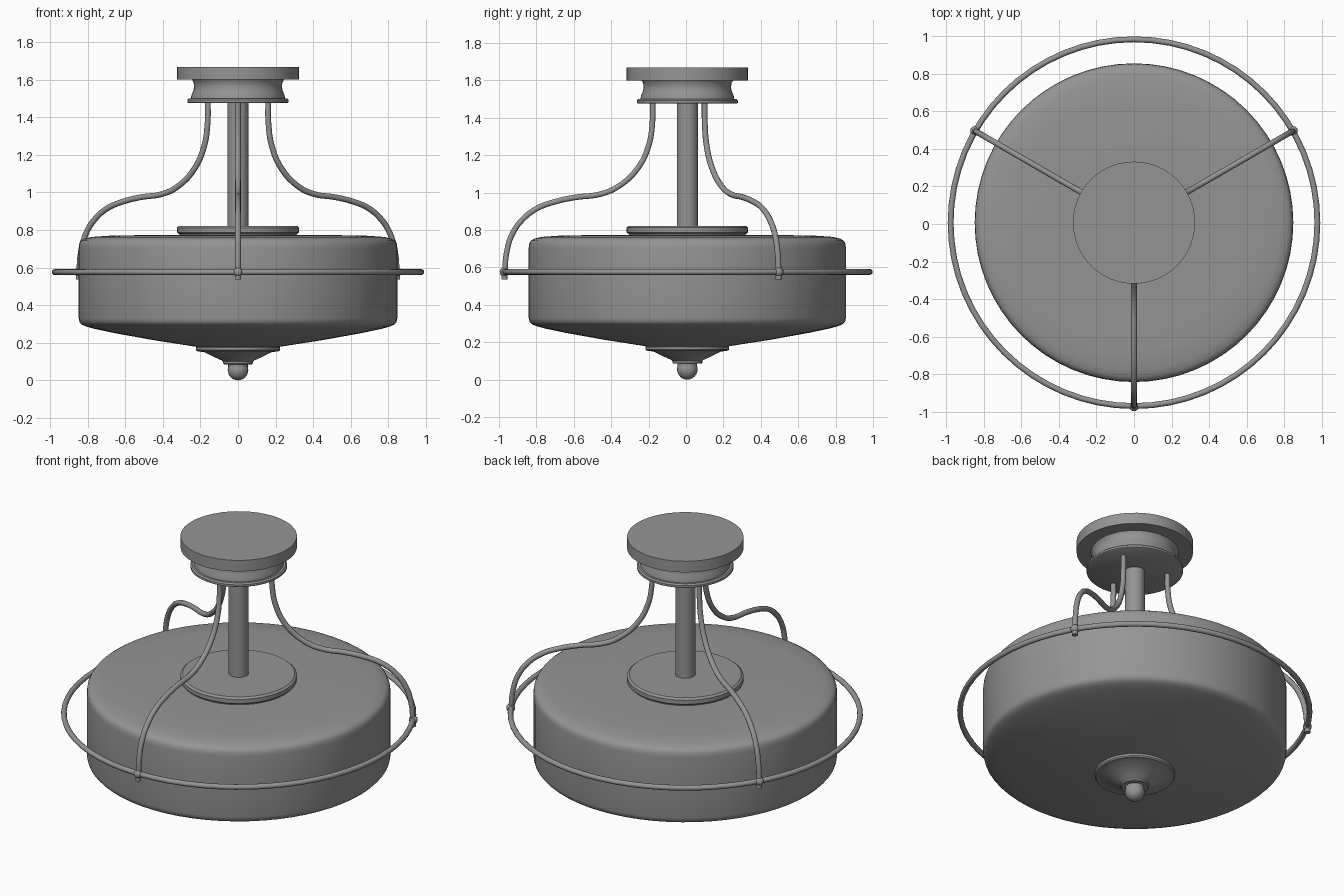
import bpy
from math import pi, sin, cos, radians

if "Cube" in bpy.data.objects:
    bpy.data.objects.remove(bpy.data.objects["Cube"])

CY = 0.007  # fixture axis, nudged so the front clamp balances the bounds

# dark grey metal shared by every part
METAL = bpy.data.materials.new("dark_grey")
METAL.diffuse_color = (0.3, 0.3, 0.3, 1)
METAL.use_nodes = True
METAL.node_tree.nodes["Principled BSDF"].inputs["Base Color"].default_value = METAL.diffuse_color


def finish(ob, angle=35):
    bpy.ops.object.select_all(action='DESELECT')
    ob.select_set(True)
    bpy.context.view_layer.objects.active = ob
    bpy.ops.object.shade_smooth_by_angle(angle=radians(angle))
    ob.data.materials.clear()
    ob.data.materials.append(METAL)
    return ob


def lathe(name, profile, n=48, angle=35):
    """Revolve (radius, z) points, listed bottom to top; radius 0 makes a pole."""
    verts, rings, faces = [], [], []
    for r, z in profile:
        count = 1 if r == 0 else n
        rings.append([len(verts) + i % count for i in range(n)])
        verts += [(r * cos(2 * pi * i / n), r * sin(2 * pi * i / n), z) for i in range(count)]
    for a, b in zip(rings, rings[1:]):
        for i in range(n):
            j = (i + 1) % n
            faces.append(list(dict.fromkeys((a[i], a[j], b[j], b[i]))))
    me = bpy.data.meshes.new(name)
    me.from_pydata(verts, [], faces)
    ob = bpy.data.objects.new(name, me)
    bpy.context.collection.objects.link(ob)
    ob.location.y = CY
    return finish(ob, angle)


# ceiling canopy: lower lip, waisted neck, top plate
lathe("canopy", [(0, 1.475), (0.262, 1.475), (0.27, 1.48), (0.27, 1.492), (0.262, 1.5),
                 (0.25, 1.5), (0.248, 1.518), (0.238, 1.54), (0.234, 1.56), (0.236, 1.585),
                 (0.245, 1.6), (0.325, 1.6), (0.325, 1.668), (0, 1.668)])

# centre rod and the cover plate it lands on
lathe("centre_rod", [(0, 0.79), (0.056, 0.79), (0.056, 1.48), (0, 1.48)], 32)
lathe("cover_plate", [(0, 0.76), (0.31, 0.76), (0.313, 0.778), (0.325, 0.787),
                      (0.325, 0.812), (0.313, 0.822), (0, 0.822)])

# drum shade with shallow cone underside
lathe("drum_shade", [(0, 0.165), (0.22, 0.178), (0.45, 0.214), (0.65, 0.25), (0.76, 0.273),
                     (0.81, 0.287), (0.832, 0.297), (0.844, 0.31), (0.848, 0.33), (0.848, 0.705),
                     (0.845, 0.728), (0.836, 0.743), (0.82, 0.753), (0.78, 0.763), (0.68, 0.77),
                     (0.5, 0.773), (0, 0.774)], 64, 50)

# finial: flange, concave cone, collar, neck and ball
lathe("finial_cap", [(0, 0.085), (0.075, 0.085), (0.08, 0.09), (0.08, 0.1), (0.085, 0.105),
                     (0.13, 0.125), (0.18, 0.15), (0.218, 0.155), (0.224, 0.162),
                     (0.224, 0.175), (0.215, 0.181), (0, 0.181)])
lathe("finial_ball", [(0.055 * sin(pi * i / 12) if 0 < i < 12 else 0,
                       0.055 - 0.055 * cos(pi * i / 12)) for i in range(13)], 24)
lathe("finial_neck", [(0, 0.07), (0.052, 0.07), (0.052, 0.088), (0, 0.088)], 24)

# outer hoop
bpy.ops.mesh.primitive_torus_add(location=(0, CY, 0.576), major_radius=0.976,
                                 minor_radius=0.0155, major_segments=64, minor_segments=12)
hoop = bpy.context.object
hoop.name = "outer_hoop"
finish(hoop)

# three curved arms, each with a clamp on the hoop and an end cap
PATH = [(0.185, 1.48), (0.187, 1.37), (0.207, 1.25), (0.265, 1.13), (0.37, 1.032), (0.46, 0.993),
        (0.6, 0.974), (0.7, 0.953), (0.8, 0.917), (0.88, 0.857), (0.935, 0.78),
        (0.966, 0.68), (0.977, 0.55)]
for k, deg in enumerate((-90, 30, 150), 1):
    a = radians(deg)
    cu = bpy.data.curves.new(f"arm_{k}", 'CURVE')
    cu.dimensions = '3D'
    cu.bevel_depth = 0.0155
    cu.bevel_resolution = 3
    cu.resolution_u = 6
    cu.use_fill_caps = True
    sp = cu.splines.new('BEZIER')
    sp.bezier_points.add(len(PATH) - 1)
    for p, (r, z) in zip(sp.bezier_points, PATH):
        p.co = (r, 0, z)
        p.handle_left_type = p.handle_right_type = 'AUTO'
    arm = bpy.data.objects.new(f"arm_{k}", cu)
    bpy.context.collection.objects.link(arm)
    arm.location.y = CY
    arm.rotation_euler.z = a
    bpy.ops.object.select_all(action='DESELECT')
    arm.select_set(True)
    bpy.context.view_layer.objects.active = arm
    bpy.ops.object.convert(target='MESH')
    finish(bpy.context.object, 50)

    pos = (0.978 * cos(a), CY + 0.978 * sin(a))
    bpy.ops.mesh.primitive_uv_sphere_add(segments=16, ring_count=10, radius=0.025,
                                         location=(*pos, 0.576))
    bpy.context.object.name = f"hoop_clamp_{k}"
    finish(bpy.context.object)
    bpy.ops.mesh.primitive_cylinder_add(vertices=16, radius=0.0165, depth=0.022,
                                        location=(*pos, 0.547))
    bpy.context.object.name = f"arm_end_cap_{k}"
    finish(bpy.context.object)
